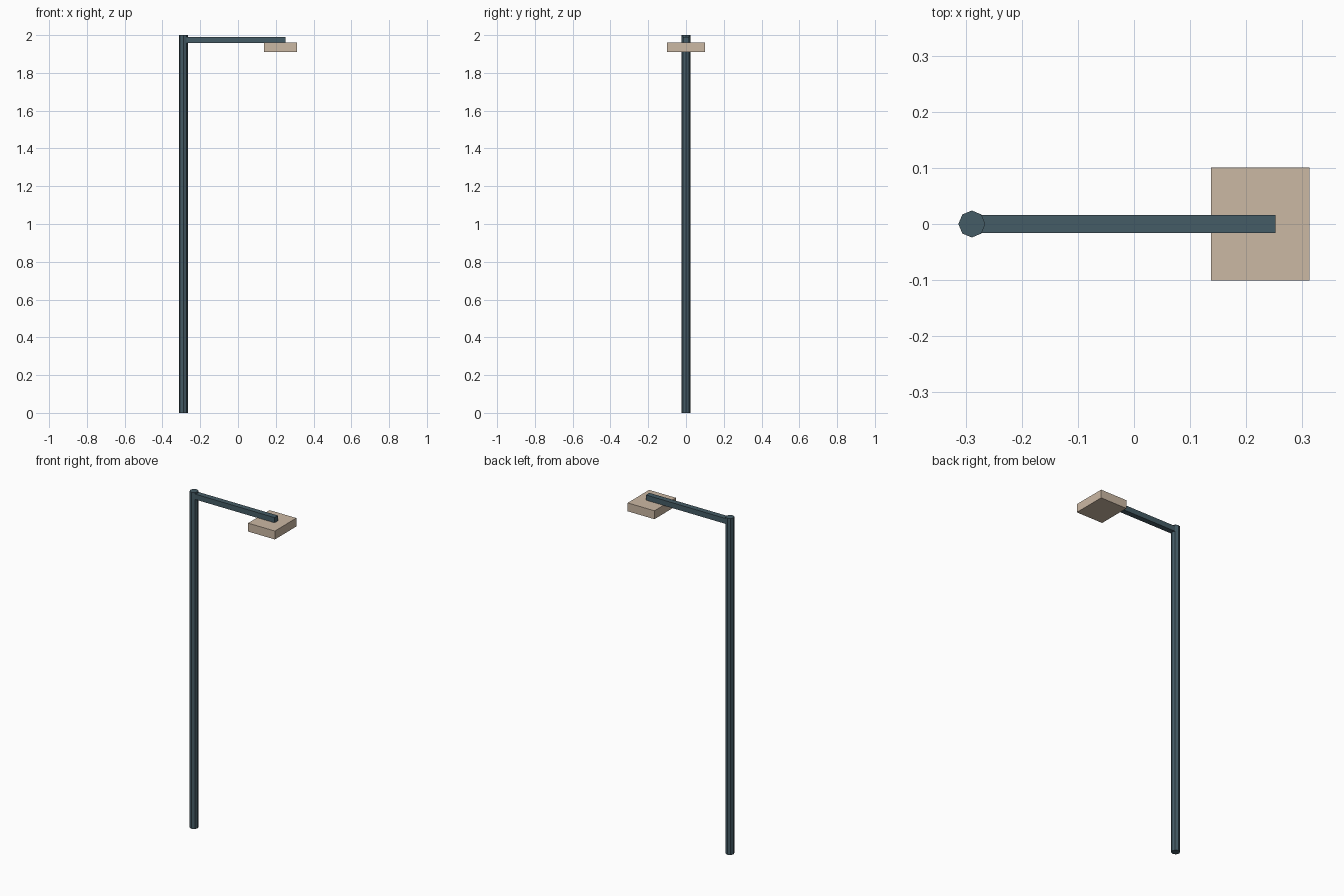
import bpy, bmesh
from mathutils import Matrix, Vector

if "Cube" in bpy.data.objects:
    bpy.data.objects.remove(bpy.data.objects["Cube"])


def material(name, color):
    m = bpy.data.materials.new(name)
    m.diffuse_color = color
    m.use_nodes = True
    m.node_tree.nodes["Principled BSDF"].inputs["Base Color"].default_value = m.diffuse_color
    return m


def add_object(name, bm, mat):
    bmesh.ops.recalc_face_normals(bm, faces=bm.faces)
    me = bpy.data.meshes.new(name)
    bm.to_mesh(me)
    bm.free()
    me.materials.append(mat)
    ob = bpy.data.objects.new(name, me)
    bpy.context.collection.objects.link(ob)
    return ob


def box(name, lo, hi, mat):
    lo, hi = Vector(lo), Vector(hi)
    bm = bmesh.new()
    bmesh.ops.create_cube(bm, size=1, matrix=Matrix.Translation((lo + hi) / 2)
                          @ Matrix.Diagonal((*(hi - lo), 1)))
    return add_object(name, bm, mat)


metal = material("dark_metal", (0.06, 0.107, 0.133, 1))
shade = material("beige_lamp", (0.60, 0.48, 0.37, 1))

# Eight-sided pole
POLE_X, POLE_R, HEIGHT = -0.289, 0.024, 2.0
bm = bmesh.new()
bmesh.ops.create_cone(bm, cap_ends=True, segments=8, radius1=POLE_R, radius2=POLE_R,
                      depth=HEIGHT, matrix=Matrix.Translation((POLE_X, 0, HEIGHT / 2)))
add_object("pole", bm, metal)

# Square arm reaching out from the pole top
box("arm", (POLE_X, -0.016, 1.959), (0.252, 0.016, 1.991), metal)

# Flat lamp head hung under the arm end
box("lamp_head", (0.137, -0.101, 1.91), (0.313, 0.101, 1.96), shade)
